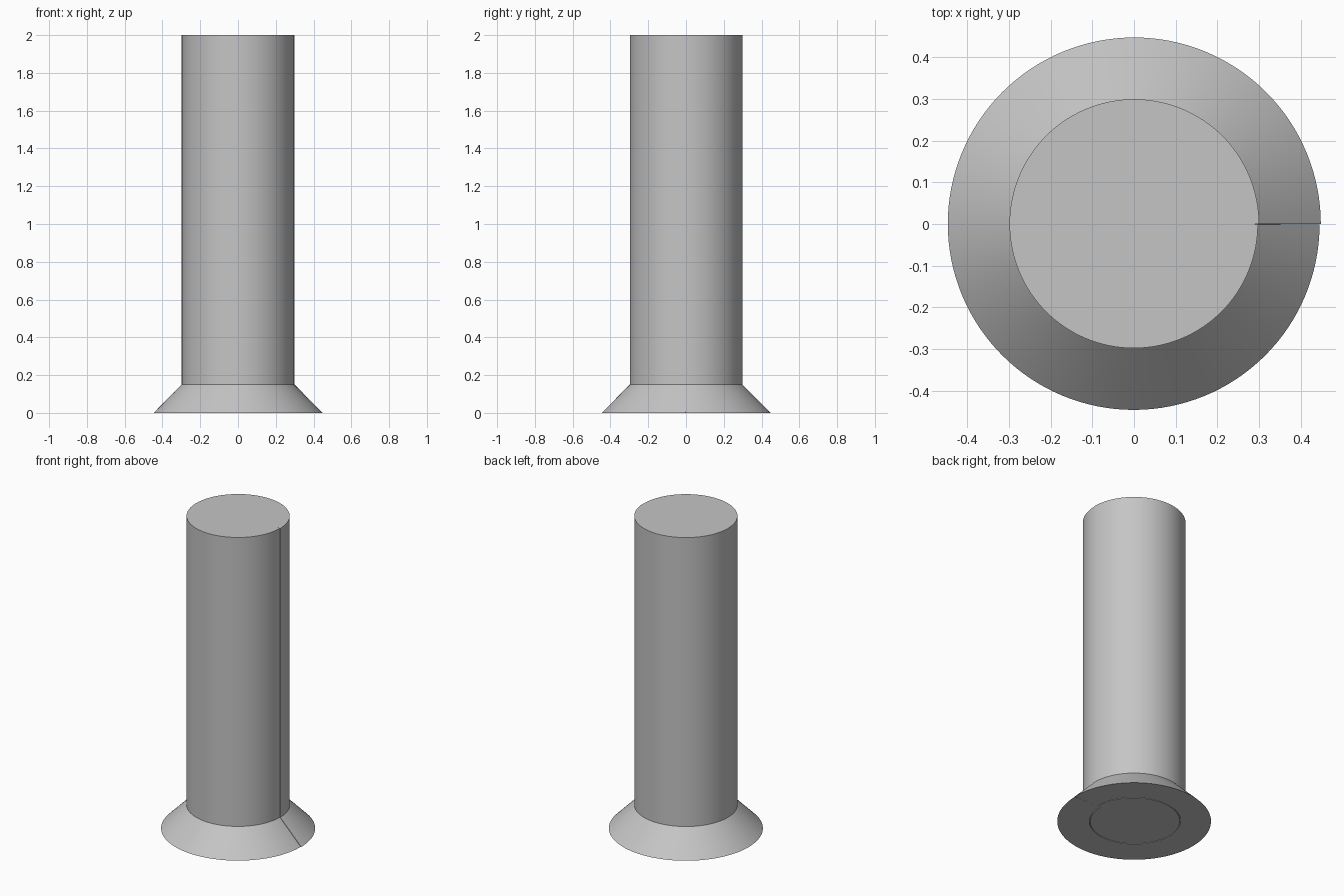
import bpy
import bmesh
from math import cos, sin, tau, radians

if "Cube" in bpy.data.objects:
    bpy.data.objects.remove(bpy.data.objects["Cube"], do_unlink=True)

SEGMENTS = 128
HEIGHT = 2.0
FLARE_TOP = 0.15
SLIT = 0.003       # angle left open at the seam
GAP = 0.004        # width of the spiral slot

grey = bpy.data.materials.new("plain_grey")
grey.use_nodes = True
colour = (0.56, 0.56, 0.56, 1)
grey.diffuse_color = colour
grey.node_tree.nodes["Principled BSDF"].inputs["Base Color"].default_value = colour


def spiral(start, end, stop=tau - SLIT):
    """Points of one turn whose radius shrinks evenly from start to end."""
    points = []
    for i in range(SEGMENTS + 1):
        t = i / SEGMENTS
        r = start + (end - start) * t
        points.append((r * cos(stop * t), r * sin(stop * t)))
    return points


def outline(flare):
    """Rolled cross-section: outer skin, then in and back along the slot."""
    skin = spiral(0.30 + flare, 0.297 + flare)
    core = spiral(0.275, 0.252, tau)
    inside_of_wrap = spiral(0.275 + GAP, 0.252 + GAP, tau)
    return skin + core + inside_of_wrap[::-1]


# Rolled post with a flared foot, as one solid
bm = bmesh.new()
levels = [(0, 0.148), (FLARE_TOP, 0), (HEIGHT, 0)]
rings = [[bm.verts.new((x, y, z)) for x, y in outline(flare)] for z, flare in levels]
count = len(rings[0])
for low, high in zip(rings, rings[1:]):
    for i in range(count):
        j = (i + 1) % count
        bm.faces.new((low[i], low[j], high[j], high[i]))

# Flat end caps
caps = [bm.faces.new(rings[0][::-1]), bm.faces.new(rings[-1])]
bmesh.ops.triangulate(bm, faces=caps)

mesh = bpy.data.meshes.new("rolled_post")
bm.to_mesh(mesh)
bm.free()
mesh.materials.append(grey)
post = bpy.data.objects.new("rolled_post", mesh)
bpy.context.collection.objects.link(post)

bpy.context.view_layer.objects.active = post
post.select_set(True)
bpy.ops.object.shade_smooth_by_angle(angle=radians(30))
